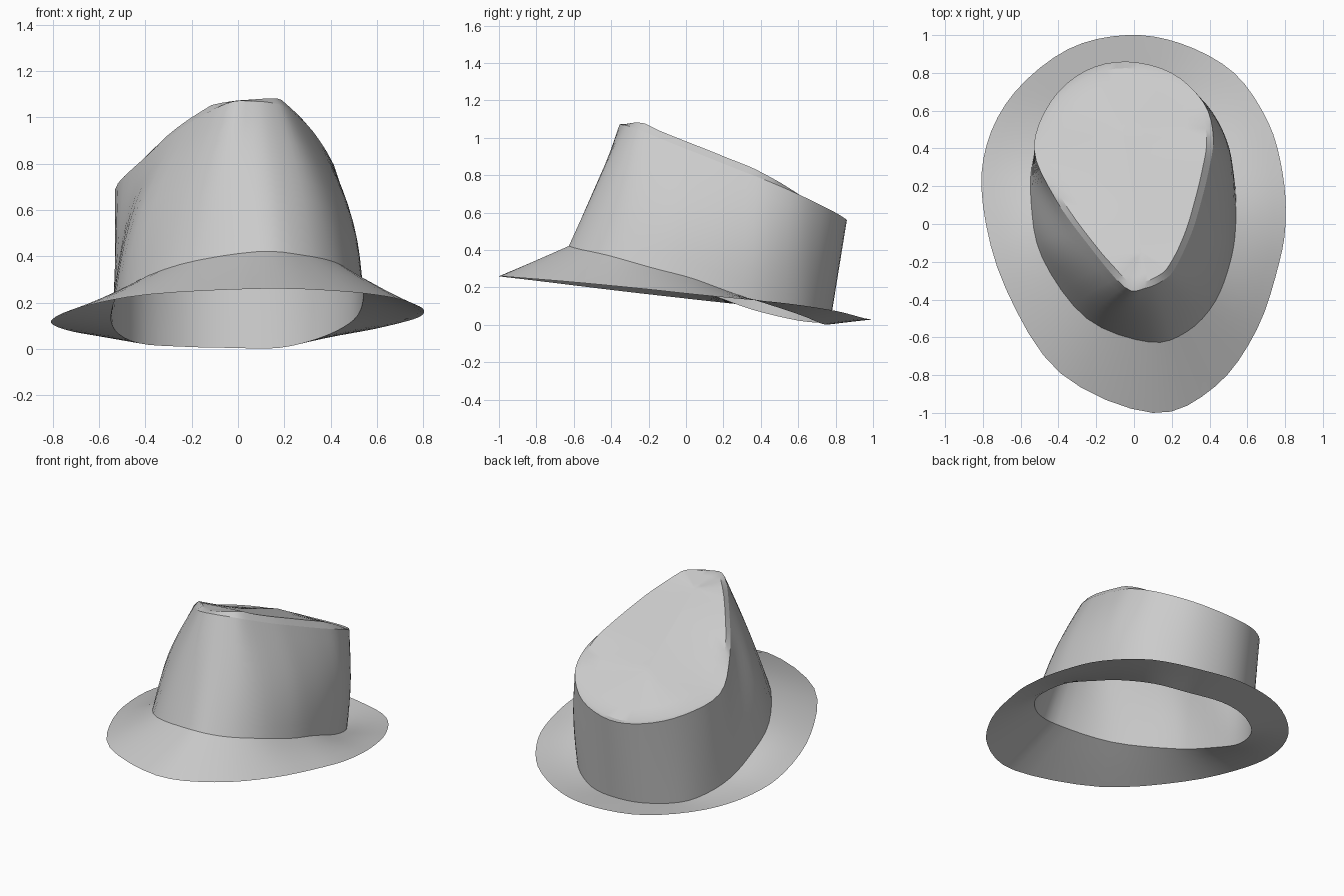
import bpy, bmesh, math
from mathutils import Vector

if "Cube" in bpy.data.objects:
    bpy.data.objects.remove(bpy.data.objects["Cube"])

SUB = 4  # spline samples between control points

# Matched control rings, counter-clockwise from the front
EDGE = [(.1,-1,.26), (.43,-.86,.25), (.65,-.56,.225), (.77,-.2,.19),
        (.803,.03,.165), (.785,.28,.14), (.71,.54,.115), (.53,.8,.075),
        (.25,.955,.035), (-.04,1,.03), (-.35,.925,.035), (-.63,.7,.06),
        (-.78,.42,.095), (-.8,.1,.13), (-.68,-.34,.18), (-.39,-.79,.235)]
BASE = [(.08,-.625,.42), (.28,-.57,.405), (.43,-.41,.37), (.515,-.18,.305),
        (.54,.03,.25), (.53,.25,.17), (.48,.44,.11), (.36,.62,.05),
        (.18,.73,.005), (-.04,.77,.005), (-.24,.73,.01), (-.43,.59,.025),
        (-.53,.36,.08), (-.545,.12,.165), (-.485,-.18,.265), (-.25,-.5,.365)]
RIM = [(.06,-.34,1.07), (.16,-.295,1.06), (.22,-.23,1.035), (.3,-.06,.965),
       (.345,.08,.91), (.395,.28,.83), (.42,.46,.76), (.37,.64,.68),
       (.2,.8,.6), (-.04,.86,.56), (-.26,.81,.575), (-.44,.65,.62),
       (-.53,.4,.69), (-.42,.14,.81), (-.25,-.1,.95), (-.05,-.335,1.06)]


def clamp(x):
    return max(0, min(1, x))


def spline(ctrl):
    """Closed Catmull-Rom curve through the control points."""
    p = [Vector(c) for c in ctrl]
    n, out = len(p), []
    for i in range(n):
        a, b, c, d = p[i - 1], p[i], p[(i + 1) % n], p[(i + 2) % n]
        for s in range(SUB):
            t = s / SUB
            out.append(0.5 * (2 * b + (c - a) * t + (2 * a - 5 * b + 4 * c - d) * t ** 2
                              + (3 * b - a - 3 * c + d) * t ** 3))
    return out


def loft(name, rings):
    """Skin a stack of equal-sized rings."""
    bm = bmesh.new()
    loops = [[bm.verts.new(v) for v in r] for r in rings]
    for lo, hi in zip(loops, loops[1:]):
        for i in range(len(lo)):
            j = (i + 1) % len(lo)
            bm.faces.new((lo[i], lo[j], hi[j], hi[i]))
    bmesh.ops.remove_doubles(bm, verts=bm.verts[:], dist=1e-4)
    me = bpy.data.meshes.new(name)
    bm.to_mesh(me)
    bm.free()
    ob = bpy.data.objects.new(name, me)
    bpy.context.collection.objects.link(ob)
    bpy.ops.object.select_all(action='DESELECT')
    ob.select_set(True)
    bpy.context.view_layer.objects.active = ob
    bpy.ops.object.shade_smooth_by_angle(angle=math.radians(30))
    return ob


edge, base, rim = spline(EDGE), spline(BASE), spline(RIM)

# Brim: sloping sheet from the outer edge up to the crown
loft("brim", [[a.lerp(b, k / 4) for a, b in zip(edge, base)] for k in range(5)])

# Crown wall: leans back, bulging at the front sides
walls = []
for k in range(9):
    t = k / 8
    ring = []
    for a, b in zip(base, rim):
        v = a.lerp(b, t)
        amount = 0.15 if a.x > 0 else 0.2 * clamp((.2 - a.y) / .4)
        v.x += amount * a.x * abs(a.x) * math.sin(math.pi * t)
        ring.append(v)
    walls.append(ring)
loft("crown_wall", walls)

# Crown top: narrow rising bevel along both sides, then a lid sloping to a spine
front, back = Vector((.04, -.15, 1.03)), Vector((-.06, .5, .755))
lip, spine = [], []
for v in rim:
    s = front.lerp(back, clamp((v.y - front.y) / (back.y - front.y)))
    d = s - v
    d.z = 0
    w = v + d.normalized() * 0.035
    reach = .65 if v.x > 0 else .35
    w.z += 0.04 * clamp((reach - v.y) / .3) * clamp((v.y + .36) / .12)
    lip.append(w)
    spine.append(s)
loft("crown_top", [rim] + [[a.lerp(b, k / 4) for a, b in zip(lip, spine)]
                           for k in range(5)])
